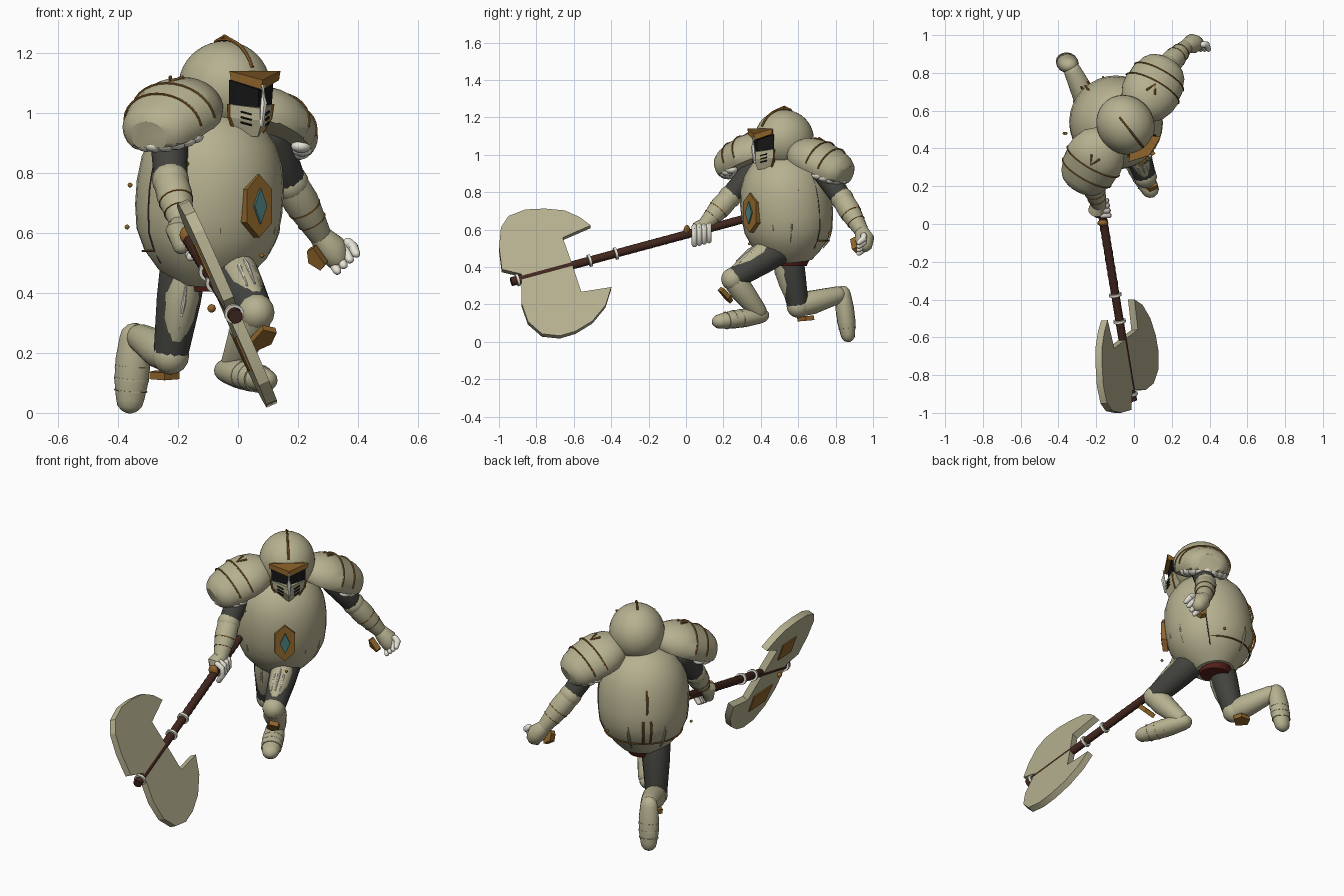
import bpy, bmesh
from math import sin, cos, pi, radians
from mathutils import Vector as V, Matrix

if "Cube" in bpy.data.objects:
    bpy.data.objects.remove(bpy.data.objects["Cube"])


def mat(name, *c):
    m = bpy.data.materials.new(name)
    m.diffuse_color = (*c, 1)
    m.use_nodes = True
    m.node_tree.nodes["Principled BSDF"].inputs["Base Color"].default_value = m.diffuse_color
    return m


ARMOR = mat("armor", 0.47, 0.44, 0.28)
PALE = mat("pale", 0.8, 0.78, 0.68)
GOLD = mat("gold", 0.28, 0.13, 0.025)
DARK = mat("dark", 0.055, 0.055, 0.048)
BLACK = mat("black", 0.008, 0.008, 0.008)
WOOD = mat("wood", 0.055, 0.02, 0.013)
TEAL = mat("teal", 0.07, 0.2, 0.2)
RED = mat("red", 0.1, 0.015, 0.012)


def finish(name, bm, m, angle=40):
    bmesh.ops.recalc_face_normals(bm, faces=bm.faces[:])
    me = bpy.data.meshes.new(name)
    bm.to_mesh(me)
    bm.free()
    me.materials.append(m)
    me.shade_smooth()
    me.set_sharp_from_angle(angle=radians(angle))
    ob = bpy.data.objects.new(name, me)
    bpy.context.collection.objects.link(ob)
    return ob


def loft(name, pts, radii, m, up=(0, 0, 1), flat=1, seg=16, ends=False, floor=-9, angle=40):
    """Tube of rings along a path; ends=True rounds both tips."""
    pts = [V(p) for p in pts]
    if not isinstance(radii, (list, tuple)):
        radii = [radii] * len(pts)
    n = len(pts)
    tan = [(pts[min(i + 1, n - 1)] - pts[max(i - 1, 0)]).normalized() for i in range(n)]
    rings = list(zip(pts, radii, tan))
    if ends:
        cap = lambda p, r, t, s: [(p + t * s * r * sin(radians(a)), r * cos(radians(a)), t) for a in (30, 58, 80)]
        rings = cap(*rings[0], -1)[::-1] + rings + cap(*rings[-1], 1)
    bm = bmesh.new()
    prev = None
    for p, r, t in rings:
        side = t.cross(V(up)).normalized()
        u = side.cross(t)
        ring = [bm.verts.new(p + side * r * cos(2 * pi * k / seg) + u * max(r * flat * sin(2 * pi * k / seg), floor))
                for k in range(seg)]
        if prev:
            for k in range(seg):
                bm.faces.new((prev[k - 1], prev[k], ring[k], ring[k - 1]))
        else:
            bm.faces.new(ring)
        prev = ring
    bm.faces.new(prev)
    return finish(name, bm, m, angle)


def ball(name, p, size, m, rot=0):
    bm = bmesh.new()
    bmesh.ops.create_uvsphere(bm, u_segments=32 if max(size) > .1 else 12,
                              v_segments=20 if max(size) > .1 else 8, radius=1)
    bm.transform(Matrix.Translation(p) @ Matrix.Rotation(rot, 4, 'Z') @ Matrix.Diagonal((*size, 1)))
    return finish(name, bm, m)


def plate(name, outline, thick, m):
    """Flat polygon extruded both ways along its normal."""
    bm = bmesh.new()
    f = bm.faces.new([bm.verts.new(p) for p in outline])
    f.normal_update()
    n = f.normal.copy()
    ex = bmesh.ops.extrude_face_region(bm, geom=[f])['geom']
    bmesh.ops.translate(bm, verts=[v for v in ex if isinstance(v, bmesh.types.BMVert)], vec=n * thick)
    bmesh.ops.translate(bm, verts=bm.verts[:], vec=-n * thick / 2)
    return finish(name, bm, m, 25)


# Torso: egg shaped barrel, leaning a little forward
PROF = [(.43, .11), (.47, .155), (.53, .205), (.60, .236), (.68, .246), (.76, .246), (.84, .235),
        (.91, .208), (.97, .16), (1.01, .09)]
YAW = radians(40)


def centre(z):
    f = (z - .43) / .58
    return V((-.115 + .04 * f, .565 - .055 * f, z))


def surf(deg, z, off=0.0):
    """Point on the torso, deg measured from its front."""
    for (z0, r0), (z1, r1) in zip(PROF, PROF[1:]):
        if z0 <= z <= z1:
            r = r0 + (r1 - r0) * (z - z0) / (z1 - z0) + off
            a = YAW + radians(deg)
            return centre(z) + V((sin(a), -cos(a), 0)) * r


loft("torso", [centre(z) for z, r in PROF], [r for z, r in PROF], ARMOR, up=(0, 1, 0), seg=32)
loft("belt_trim", [surf(a, .54, .002) for a in range(95, 266, 10)], .004, GOLD, seg=6)
for s in (-95, 95):
    loft("side_seam", [surf(s, .5 + .05 * i) for i in range(9)], .003, DARK, up=(0, 1, 0), seg=6)
for a in (-55, -30, 30, 55, 155, 205):
    loft("torso_flute", [surf(a * (1 if a > 90 else .9 + .1 * i / 4), .5 + .035 * i) for i in range(5)],
         [.002, .007, .008, .006, .002], ARMOR, up=(0, 1, 0), seg=8)
for a, z0 in ((180, .72), (175, .54), (185, .54)):
    loft("spine_trim", [surf(a, z0 + .035 * i, .012 * (0 < i < 4)) for i in range(5)], .006, GOLD, up=(0, 1, 0), seg=6)
for p in ((-.36, .48, .76), (-.37, .48, .62), (-.17, .31, .83), (.08, .34, .525), (-.02, .77, .58), (.13, .6, .81)):
    ball("rivet", p, (.008,) * 3, GOLD)
loft("pelvis_cloth", [(-.115, .565, .46), (-.115, .565, .405)], [.105, .08], RED, up=(0, 1, 0))

# Chest gem in its frame
G, gx, gy = surf(0, .69, .002), V((cos(YAW), sin(YAW), 0)), V((sin(YAW), -cos(YAW), 0))
hexa = ((0, .105), (.055, .055), (.055, -.055), (0, -.105), (-.055, -.055), (-.055, .055))
plate("gem_frame", [G + gx * x + V((0, 0, z)) for x, z in hexa], .03, GOLD)
plate("gem", [G + gy * .017 + gx * x + V((0, 0, z)) for x, z in ((0, .06), (.027, 0), (0, -.06), (-.027, 0))], .012, TEAL)

# Helmet
H, HY = V((-.045, .525, 1.085)), radians(38)
HM = Matrix.Translation(H) @ Matrix.Rotation(HY, 4, 'Z')
ball("helmet_dome", H, (.15, .163, .155), ARMOR, HY)


def prow(name, rows, m):
    """Pointed face plate: rows of (side z, mid z, half width, side y, front y)."""
    bm = bmesh.new()
    vs = [[bm.verts.new(HM @ V(p)) for p in ((-w, ys, zs), (0, yf, zm), (w, ys, zs), (0, -.06, zm))]
          for zs, zm, w, ys, yf in rows]
    for a, b in zip(vs, vs[1:]):
        for k in range(4):
            bm.faces.new((a[k - 1], a[k], b[k], b[k - 1]))
    bm.faces.new(vs[0])
    bm.faces.new(vs[-1])
    finish(name, bm, m, 10)


prow("visor_brow", [(.055, .025, .108, -.165, -.205), (.025, -.008, .102, -.165, -.207)], GOLD)
prow("eye_gap", [(.025, -.008, .094, -.145, -.185), (-.07, -.07, .09, -.14, -.185)], BLACK)
prow("face_mask", [(-.055, -.07, .095, -.14, -.205), (-.1, -.11, .09, -.135, -.205),
                   (-.155, -.165, .055, -.125, -.18)], ARMOR)
loft("nose_guard", [HM @ V(p) for p in ((0, -.208, .01), (0, -.212, -.05), (0, -.2, -.13))], [.008, .012, .006], PALE, seg=6)
for s in (-1, 1):
    loft("mask_trim", [HM @ V(p) for p in ((s * .094, -.142, -.055), (s * .088, -.138, -.1), (s * .055, -.128, -.155))],
         .006, GOLD, seg=6)
    for i in range(3):
        loft("breath_slit", [HM @ V((s * (.03 + .03 * j), -.186 + .022 * j, -.09 - .018 * i + .01 * j)) for j in (0, 1)],
             .004, BLACK, seg=6)
loft("crest", [HM @ V((0, -.166 * sin(a), .162 * cos(a))) for a in [radians(-15 + 10 * i) for i in range(9)]],
     .006, GOLD, up=(1, 0, 0), seg=6)
loft("crest_peak", [HM @ V((0, y, z)) for y, z in ((.05, .152), (0, .172), (-.06, .15))], .006, GOLD, up=(1, 0, 0), seg=6)

# Shoulder guards
SECT = [(-.18, .05), (-.16, .085), (-.12, .125), (-.06, .15), (.0, .157), (.012, .151), (.07, .147),
        (.082, .14), (.13, .125), (.162, .10), (.178, .07)]
for tag, c, axis in (("right", V((-.215, .335, .985)), V((-.46, -.8, -.36))),
                     ("left", V((.098, .715, .955)), V((.44, .8, -.38)))):
    ax = axis.normalized()
    sd = ax.cross(V((0, 0, 1))).normalized()
    u = sd.cross(ax)
    loft(tag + "_pauldron", [c + ax * t for t, r in SECT], [r for t, r in SECT], ARMOR, flat=.78, seg=32, floor=-.04, angle=30)
    for t, r in ((.0, .158), (.075, .147)):
        loft(tag + "_pauldron_trim", [c + ax * t + sd * r * cos(a) + u * r * .78 * sin(a)
                                      for a in [pi * k / 16 for k in range(17)]], .004, GOLD, up=ax, seg=6)
    loft(tag + "_pauldron_chevron", [c + ax * t + sd * x + u * .118 for t, x in ((-.07, -.025), (-.02, 0), (-.07, .025))],
         .006, GOLD, seg=6)
    # pale flutes showing below the outer rim
    for k in range(9):
        a = radians(-80 + 20 * k)
        p = c + ax * (.05 + .1 * cos(a)) + sd * .105 * sin(a) - u * .043
        ball(tag + "_pauldron_flute", p, (.034, .034, .022), PALE)

# Arms
for tag, sh, el, wr in (("right", (-.23, .37, .93), (-.225, .235, .775), (-.185, .10, .625)),
                        ("left", (.11, .73, .92), (.175, .835, .765), (.275, .94, .59))):
    sh, el, wr = V(sh), V(el), V(wr)
    loft(tag + "_upper_arm", [sh, el], [.065, .055], DARK, ends=True)
    loft(tag + "_forearm", [el, el.lerp(wr, .35), el.lerp(wr, .65), wr], [.057, .06, .05, .038], ARMOR, ends=True)
    ball(tag + "_elbow", el, (.062,) * 3, ARMOR)
    for f, r in ((.45, .0575), (.7, .050)):
        p = el.lerp(wr, f)
        loft(tag + "_forearm_band", [p, p.lerp(wr, .04)], r + .001, GOLD)

# Battle axe: shaft runs forward and down from the right hand


def shaft(y, off=(0, 0, 0)):
    return V((-.01 - .163 * (y + .92), y, .325 + .27 * (y + .92))) + V(off)


def on_blade(y, z):
    return V((-.01 - .043 * (y + .92) - .444 * (z - .325), y, z))


loft("axe_shaft", [shaft(-.93), shaft(.31)], .022, WOOD)
loft("axe_grip", [shaft(-.33 + .02 * i) for i in range(32)], [.021, .024] * 16, WOOD, seg=10)
loft("axe_pommel", [shaft(-.935), shaft(-.905)], .024, WOOD)
for y in (-.9, -.515, -.375):
    loft("axe_ring", [shaft(y - .007), shaft(y + .007)], [.033, .033], PALE)
outline = [(-.51, .615), (-.57, .66), (-.65, .695), (-.755, .705), (-.86, .7), (-.95, .665), (-.99, .605), (-1, .5),
           (-.985, .38), (-.88, .355), (-.88, .2), (-.845, .1), (-.77, .035), (-.675, .025), (-.59, .05),
           (-.5, .105), (-.43, .19), (-.4, .285), (-.56, .26), (-.61, .41), (-.66, .55)]
plate("axe_blade", [on_blade(*p) for p in outline], .038, ARMOR)
N = V((-1, -.043, -.444)).normalized()
for pts in (((-.85, .46), (-.72, .46), (-.70, .57), (-.83, .57)), ((-.8, .15), (-.64, .15), (-.62, .26), (-.8, .26))):
    plate("axe_inlay", [on_blade(*p) + N * .018 for p in pts], .014, GOLD)
ball("axe_stud", shaft(-.75) + N * .055, (.014,) * 3, GOLD)

# Hands
loft("right_palm", [(-.19, .11, .63), shaft(.075, (-.025, 0, .015)), shaft(.06, (-.02, 0, -.03))], [.038, .045, .03], ARMOR, ends=True)
ball("right_knuckle_guard", shaft(.0, (-.005, .005, .02)), (.03, .018, .032), GOLD)
for i in range(4):
    y = .045 + .026 * i
    loft("right_finger", [shaft(y, o) for o in ((0, 0, .03), (.032, 0, .012), (.035, 0, -.03), (.01, 0, -.065))],
         .015, PALE, up=(0, 1, 0), seg=10, ends=True)
loft("left_palm", [(.275, .94, .59), (.31, .955, .55), (.325, .955, .525)], [.038, .052, .045], ARMOR, ends=True)
plate("left_knuckle_guard", [V((.235, .91, .545)), V((.255, .89, .555)), V((.295, .90, .50)), V((.28, .92, .48)), V((.24, .915, .505))],
      .03, GOLD)
for i in range(4):
    k = V((.305 + .021 * i, .95, .51 + .019 * i))
    loft("left_finger", [k, k + V((.016, 0, -.015)), k + V((.026, -.025, -.036))], [.018, .018, .014], PALE, seg=10, ends=True)

# Legs: left knee forward, right leg trailing
for tag, hip, kn, an, heel, toe, fwd in (
        ("left", (-.03, .51, .50), (.06, .25, .335), (-.01, .385, .165), (-.03, .395, .14), (.085, .185, .11), (.2, -.5, .6)),
        ("right", (-.18, .54, .50), (-.225, .60, .19), (-.325, .81, .25), (-.345, .84, .25), (-.36, .865, .045), (.2, -.9, .1))):
    hip, kn, an, heel, toe, fwd = map(V, (hip, kn, an, heel, toe, fwd))
    fwd.normalize()
    up = fwd
    left = tag == "left"
    loft(tag + "_thigh", [hip, hip.lerp(kn, .4), kn], [.08, .075, .058], DARK, up=up, ends=True)
    off = fwd * .028
    loft(tag + "_thigh_plate", [hip.lerp(kn, f) + off for f in (.1, .35, .6, .82)], [.055, .062, .055, .038], ARMOR, up=up, ends=True)
    sd = (kn - hip).normalized().cross(fwd).normalized()
    for s in (-1, 0, 1):
        loft(tag + "_thigh_rib", [hip.lerp(kn, f) + fwd * (.089 - .012 * abs(s) + d) + sd * .024 * s
                                  for f, d in ((.2, -.004), (.45, 0), (.75, -.014))], [.003, .008, .003], PALE, seg=8)
    ball(tag + "_knee", kn, (.062,) * 3, ARMOR)
    loft(tag + "_shin", [kn, kn.lerp(an, .35), an], [.057, .064, .047], ARMOR, up=up, ends=True)
    # knee guard plate
    low = kn + (V((.022, -.042, -.08)) if left else V((-.02, .04, -.065)))
    tilt = V((.045, -.01, .02)) if left else V((.05, 0, 0))
    d = V((0, .03, -.03)) if left else V((0, .045, .004))
    plate(tag + "_knee_guard", [low + tilt, low + tilt * .6 + d, low - tilt * .6 + d, low - tilt, low - d], .025, GOLD)
    fup = (0, 0, 1) if left else (0, 1, 0)
    loft(tag + "_foot", [heel, heel.lerp(toe, .35), heel.lerp(toe, .7), toe], [.05, .058, .057, .047], ARMOR,
         up=fup, flat=.85, ends=True)
    for f in (.45, .65, .85):
        p = heel.lerp(toe, f)
        loft(tag + "_foot_band", [p, p.lerp(toe, .1)], .059 - .012 * max(0, f - .6), ARMOR, up=fup, flat=.85)
